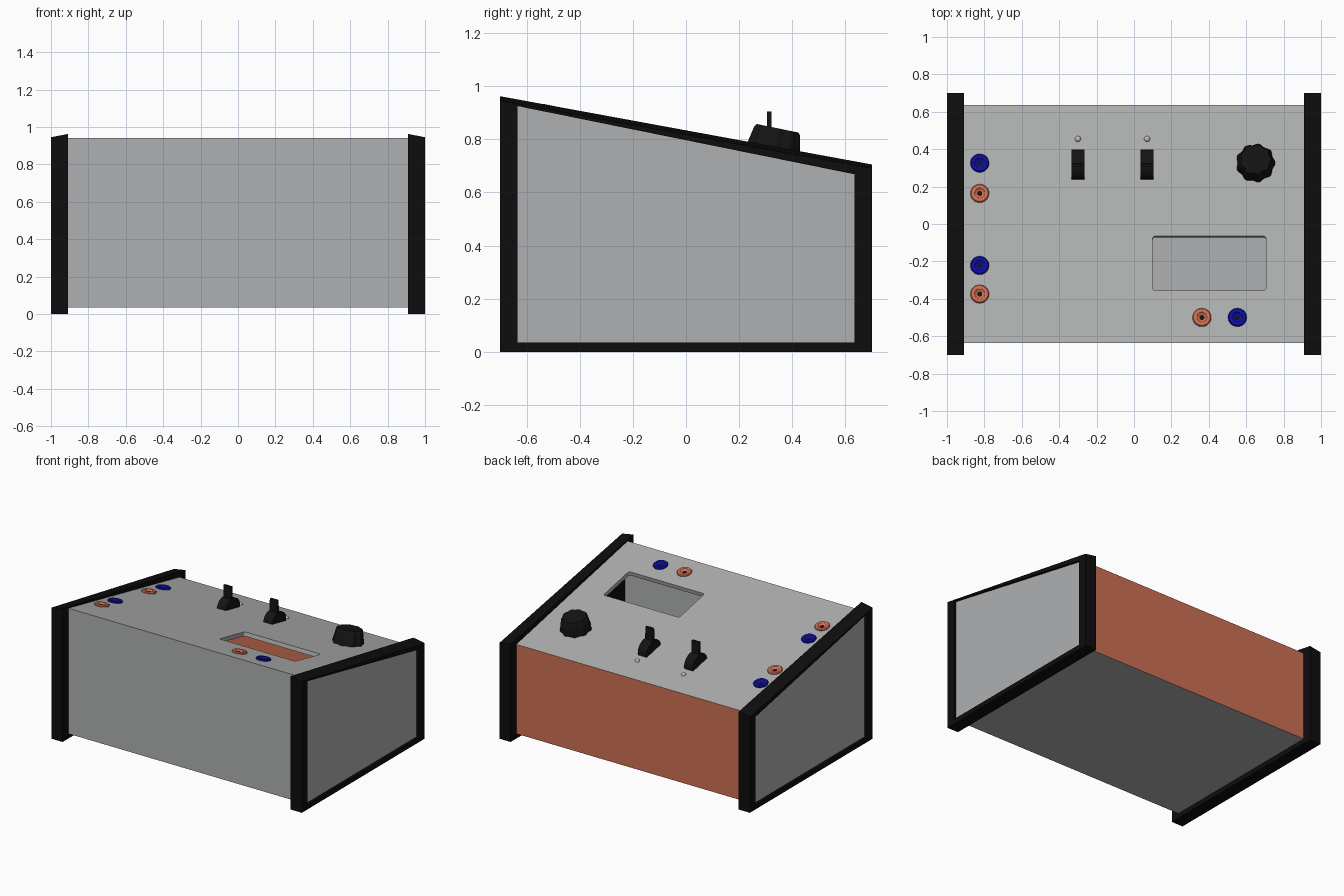
import bpy, bmesh, math
from mathutils import Matrix, Vector

if "Cube" in bpy.data.objects:
    bpy.data.objects.remove(bpy.data.objects["Cube"])


def mat(name, rgb):
    m = bpy.data.materials.new(name)
    m.diffuse_color = (*rgb, 1)
    m.use_nodes = True
    m.node_tree.nodes["Principled BSDF"].inputs["Base Color"].default_value = m.diffuse_color
    return m


GREY = mat("panel grey", (0.43, 0.435, 0.44))
BLACK = mat("frame black", (0.004, 0.004, 0.004))
DARK = mat("control black", (0.007, 0.007, 0.007))
ORANGE = mat("terracotta", (0.62, 0.16, 0.09))
BLUE = mat("blue", (0.004, 0.004, 0.36))
LAMP = mat("lamp grey", (0.5, 0.5, 0.5))

# Sloping top surface: z = top(y)
SLOPE = 0.205
TILT = math.atan(SLOPE)


def top(y):
    return 0.94 - (y + 0.635) * SLOPE


def on_top(x, y):
    return Matrix.Translation((x, y, top(y))) @ Matrix.Rotation(-TILT, 4, 'X')


def make(name, verts, faces, mats, indices=None, matrix=None, smooth=False):
    me = bpy.data.meshes.new(name)
    me.from_pydata([tuple(v) for v in verts], [], faces)
    for m in mats:
        me.materials.append(m)
    if indices:
        for p, i in zip(me.polygons, indices):
            p.material_index = i
    bm = bmesh.new()
    bm.from_mesh(me)
    bmesh.ops.recalc_face_normals(bm, faces=bm.faces)
    bm.to_mesh(me)
    bm.free()
    ob = bpy.data.objects.new(name, me)
    bpy.context.collection.objects.link(ob)
    if matrix:
        ob.matrix_world = matrix
    if smooth:
        bpy.ops.object.select_all(action='DESELECT')
        ob.select_set(True)
        bpy.context.view_layer.objects.active = ob
        bpy.ops.object.shade_smooth_by_angle(angle=math.radians(35))
    return ob


def prism(name, profile, x0, x1, m, matrix=None, smooth=False):
    """Extrude a (y, z) outline along x."""
    n = len(profile)
    verts = [(x, y, z) for x in (x0, x1) for y, z in profile]
    faces = [(i, (i + 1) % n, n + (i + 1) % n, n + i) for i in range(n)]
    faces += [tuple(range(n)), tuple(range(n, 2 * n))]
    return make(name, verts, faces, [m], matrix=matrix, smooth=smooth)


def lathe(name, profile, seg, m, matrix, wave=lambda a: 1.0):
    """Spin an (r, z) profile; wave modulates the radius by angle."""
    verts, faces = [], []
    for r, z in profile:
        for i in range(seg):
            a = 2 * math.pi * i / seg
            verts.append((r * wave(a) * math.cos(a), r * wave(a) * math.sin(a), z))
    for k in range(len(profile) - 1):
        for i in range(seg):
            j = (i + 1) % seg
            faces.append((k * seg + i, k * seg + j, (k + 1) * seg + j, (k + 1) * seg + i))
    faces.append(tuple(range(seg)))
    faces.append(tuple(range((len(profile) - 1) * seg, len(profile) * seg)))
    return make(name, verts, faces, [m], matrix=matrix, smooth=True)


# Hollow case: four mitred walls
T = 0.03
outer = [(-0.635, 0.035), (0.635, 0.035), (0.635, top(0.635)), (-0.635, top(-0.635))]
inner = [(-0.635 + T, 0.035 + T), (0.635 - T, 0.035 + T),
         (0.635 - T, top(0.635 - T) - T), (-0.635 + T, top(-0.635 + T) - T)]
walls = {}
for i, (name, m) in enumerate([("floor_panel", GREY), ("back_panel", ORANGE),
                               ("top_panel", GREY), ("front_panel", GREY)]):
    j = (i + 1) % 4
    walls[name] = prism(name, [outer[i], outer[j], inner[j], inner[i]], -0.91, 0.91, m)

# Display window cut through the top panel, with small rounded corners
cx, cy, hw, hl, r = 0.4025, -0.21, 0.3025, 0.148, 0.012
ring = []
for k, (sx, sy) in enumerate([(1, 1), (-1, 1), (-1, -1), (1, -1)]):
    for s in range(4):
        a = math.pi / 2 * (k + s / 3)
        ring.append((sx * (hw - r) + r * math.cos(a), sy * (hl - r) + r * math.sin(a)))
n = len(ring)
cutter = make("window_cutter", [(x, y, z) for z in (-0.1, 0.1) for x, y in ring],
              [(i, (i + 1) % n, n + (i + 1) % n, n + i) for i in range(n)]
              + [tuple(range(n)), tuple(range(n, 2 * n))], [GREY], matrix=on_top(cx, cy))
cutter.hide_render = True
panel = walls["top_panel"]
mod = panel.modifiers.new("window", 'BOOLEAN')
mod.operation = 'DIFFERENCE'
mod.solver = 'EXACT'
mod.object = cutter
bpy.context.view_layer.update()
bpy.context.view_layer.objects.active = panel
bpy.ops.object.modifier_apply(modifier=mod.name)
bpy.data.objects.remove(cutter)

# End frames with a recessed grey panel on the outside
for side, s in (("left", -1), ("right", 1)):
    loops = [
        (0.91, [(-0.7, 0), (0.7, 0), (0.7, 0.705), (-0.7, 0.962)]),
        (1.0, [(-0.7, 0), (0.7, 0), (0.7, 0.69), (-0.7, 0.945)]),
        (1.0, [(-0.635, 0.035), (0.635, 0.035), (0.635, 0.668), (-0.635, 0.925)]),
        (0.982, [(-0.635, 0.035), (0.635, 0.035), (0.635, 0.668), (-0.635, 0.925)]),
    ]
    verts = [(s * x, y, z) for x, pts in loops for y, z in pts]
    faces = [(0, 1, 2, 3)]
    for k in range(3):
        for i in range(4):
            j = (i + 1) % 4
            faces.append((4 * k + i, 4 * k + j, 4 * k + 4 + j, 4 * k + 4 + i))
    faces.append((12, 13, 14, 15))
    make(side + "_end_frame", verts, faces, [BLACK, GREY], [0] * 13 + [1])

# Sockets: raised rings with a sunken centre
socket = [(0.05, -0.005), (0.05, 0.005), (0.045, 0.011), (0.036, 0.013),
          (0.027, 0.011), (0.021, 0.004), (0.012, 0.001)]
for i, (x, y, m) in enumerate([(-0.825, 0.325, BLUE), (-0.825, 0.163, ORANGE),
                               (-0.825, -0.222, BLUE), (-0.825, -0.375, ORANGE),
                               (0.363, -0.5, ORANGE), (0.553, -0.5, BLUE)]):
    lathe(f"socket_{i + 1}", socket, 32, m, on_top(x, y))
    lathe(f"socket_hole_{i + 1}", [(0.0135, 0.0), (0.0135, 0.0025)], 20, DARK, on_top(x, y))

# Toggle switches: arched base, upright lever, indicator lamp
arch = [(-0.082, -0.005)]
arch += [(-0.08 * math.cos(math.pi * i / 12), 0.012 + 0.062 * math.sin(math.pi * i / 12))
         for i in range(13)]
arch += [(0.082, -0.005)]
dome = [(0.016 * math.cos(a), 0.014 * math.sin(a)) for a in
        [math.pi / 2 * k / 6 for k in range(6)]]
for i, x in enumerate((-0.3, 0.07)):
    prism(f"switch_base_{i + 1}", arch, -0.035, 0.035, DARK, on_top(x, 0.318), True)
    prism(f"switch_lever_{i + 1}", [(0.303, 0.78), (0.323, 0.78), (0.321, 0.905), (0.305, 0.905)],
          x - 0.03, x + 0.03, DARK)
    lathe(f"indicator_lamp_{i + 1}", dome, 20, LAMP, on_top(x, 0.455))

# Fluted, tapering control knob
lathe("control_knob", [(0.1, -0.005), (0.1, 0.012), (0.085, 0.09), (0.078, 0.1)], 72, DARK,
      on_top(0.65, 0.325), lambda a: 1 + 0.05 * math.cos(9 * a))
